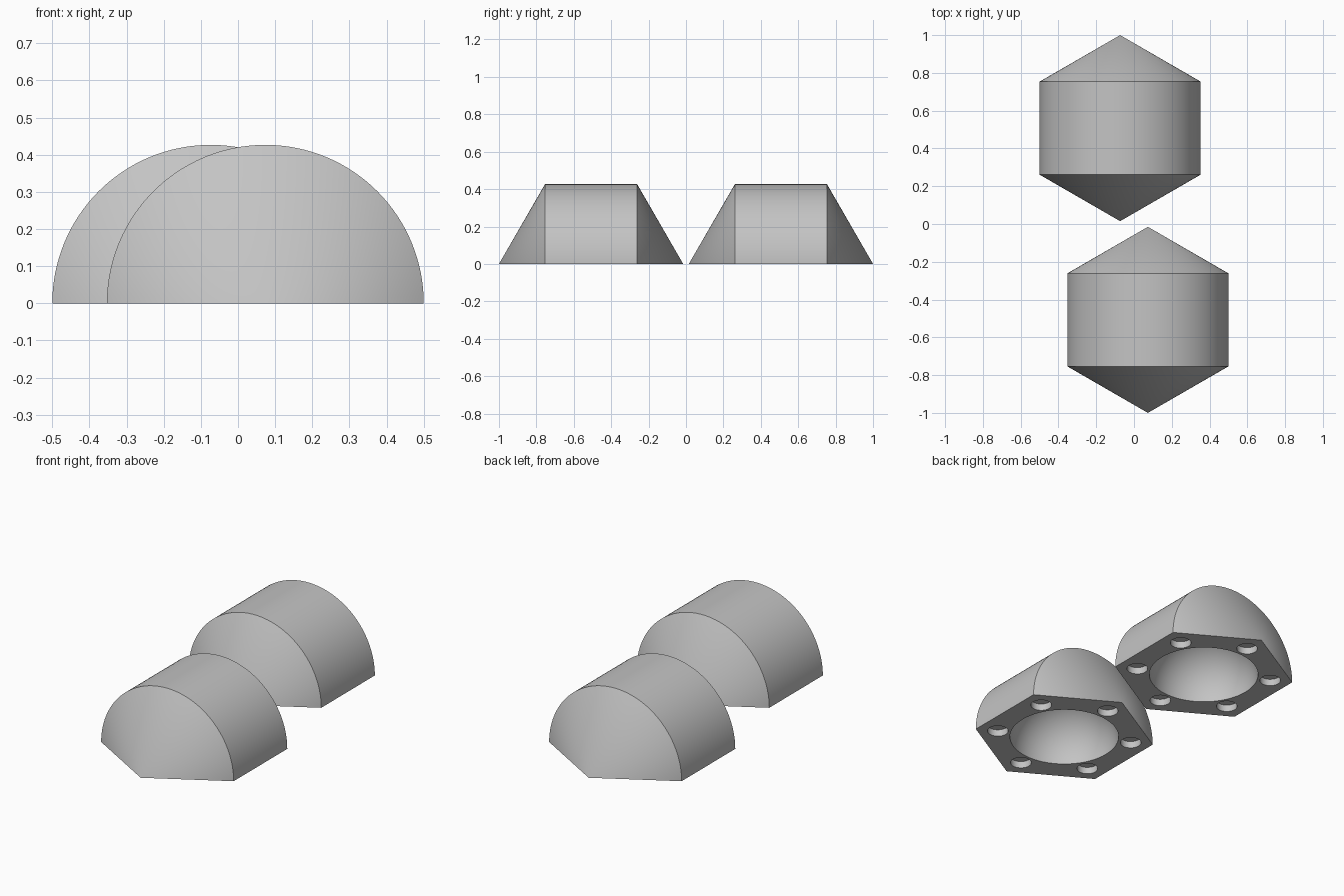
import bpy, bmesh, math
from mathutils import Matrix

if "Cube" in bpy.data.objects:
    bpy.data.objects.remove(bpy.data.objects["Cube"])

APOTHEM = 0.4265                            # radius of the rounded body
TIP = APOTHEM / math.cos(math.radians(30))  # centre to pointed end
SEGMENTS = 64

grey = bpy.data.materials.new("plain grey")
grey.diffuse_color = (0.55, 0.55, 0.55, 1)
grey.use_nodes = True
grey.node_tree.nodes["Principled BSDF"].inputs["Base Color"].default_value = grey.diffuse_color


def add_object(name, bm, location):
    bmesh.ops.recalc_face_normals(bm, faces=bm.faces[:])
    mesh = bpy.data.meshes.new(name)
    bm.to_mesh(mesh)
    bm.free()
    mesh.materials.append(grey)
    obj = bpy.data.objects.new(name, mesh)
    obj.location = location
    bpy.context.collection.objects.link(obj)
    return obj


def half_hexagon_solid():
    """Half turn of a hexagon about its long diagonal, lying on z = 0."""
    bm = bmesh.new()
    front = bm.verts.new((0, -TIP, 0))
    back = bm.verts.new((0, TIP, 0))
    rings = []
    for y in (-TIP / 2, TIP / 2):
        angles = [math.pi * i / SEGMENTS for i in range(SEGMENTS + 1)]
        rings.append([bm.verts.new((APOTHEM * math.cos(a), y, APOTHEM * math.sin(a)))
                      for a in angles])
    a, b = rings
    for i in range(SEGMENTS):
        bm.faces.new((front, a[i], a[i + 1]))
        bm.faces.new((a[i], b[i], b[i + 1], a[i + 1]))
        bm.faces.new((back, b[i + 1], b[i]))
    bm.faces.new((front, a[-1], b[-1], back, b[0], a[0]))
    return bm


def underside_cutter():
    """Central round cavity and a shallow socket near each corner."""
    bm = bmesh.new()
    bmesh.ops.create_uvsphere(bm, u_segments=64, v_segments=32, radius=0.298)
    for i in range(6):
        angle = math.radians(90 + 60 * i)
        spot = Matrix.Translation((0.37 * math.cos(angle), 0.37 * math.sin(angle), 0))
        bmesh.ops.create_cone(bm, cap_ends=True, segments=32, radius1=0.057,
                              radius2=0.057, depth=0.08, matrix=spot)
    return bm


# Two matching halves, offset from each other
for name, sign in (("front_half", 1), ("back_half", -1)):
    place = (0.0735 * sign, -0.5075 * sign, 0)
    half = add_object(name, half_hexagon_solid(), place)
    cutter = add_object("cutter", underside_cutter(), place)
    cutter.hide_render = True

    cut = half.modifiers.new("hollows", "BOOLEAN")
    cut.operation = "DIFFERENCE"
    cut.solver = "EXACT"
    cut.object = cutter
    bpy.ops.object.select_all(action="DESELECT")
    half.select_set(True)
    bpy.context.view_layer.objects.active = half
    bpy.ops.object.modifier_apply(modifier=cut.name)
    bpy.data.objects.remove(cutter)
    bpy.ops.object.shade_smooth_by_angle(angle=math.radians(30))
